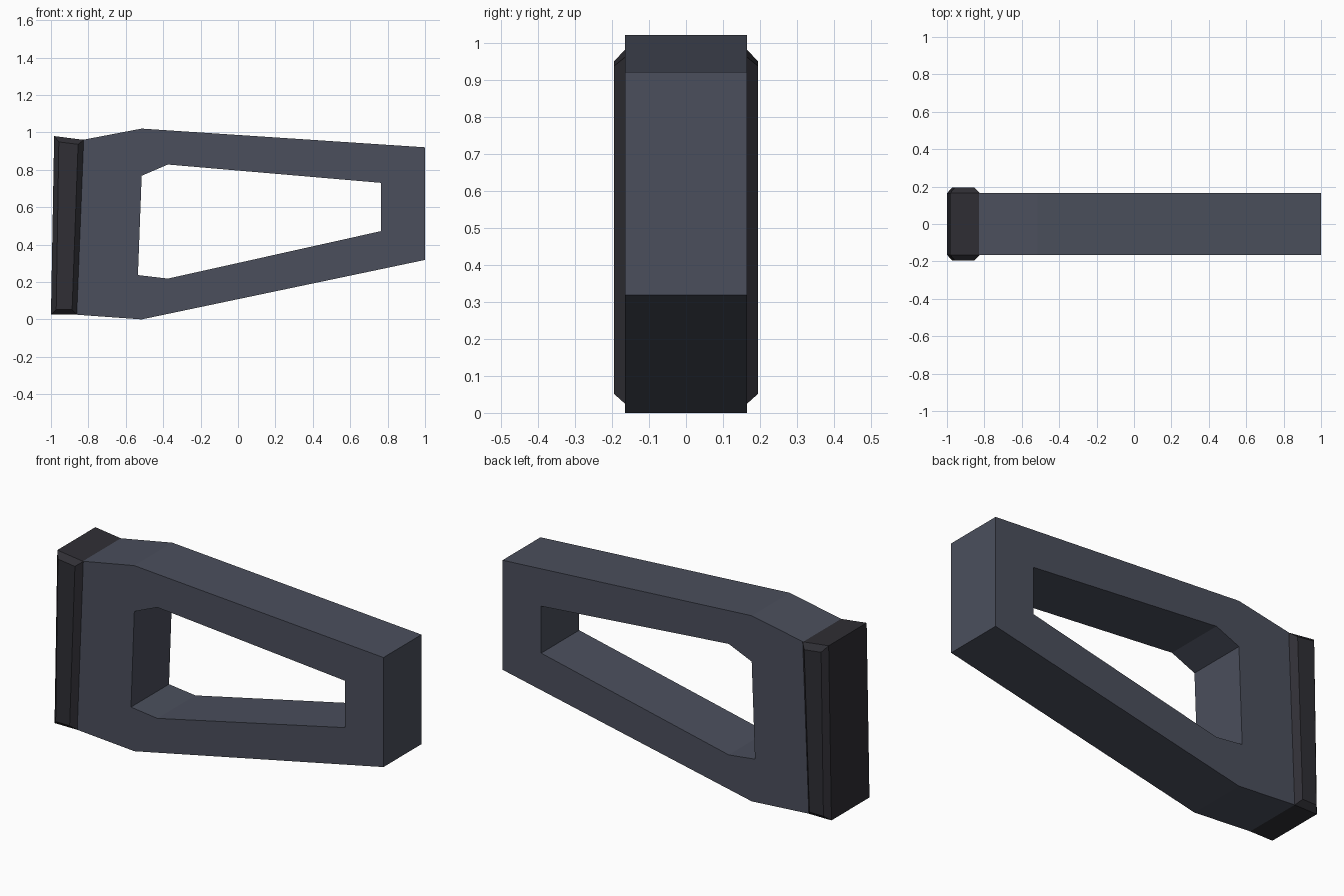
import bpy
import bmesh

cube = bpy.data.objects.get("Cube")
if cube:
    bpy.data.objects.remove(cube, do_unlink=True)


def material(name, color):
    mat = bpy.data.materials.new(name)
    mat.use_nodes = True
    rgba = (*color, 1)
    mat.diffuse_color = rgba
    mat.node_tree.nodes["Principled BSDF"].inputs["Base Color"].default_value = rgba
    return mat


def loft(name, loops, mat, closed=False):
    """Skin matching (x, z) loops given as (y, points); close into a ring or cap the ends."""
    bm = bmesh.new()
    rings = [[bm.verts.new((x, y, z)) for x, z in pts] for y, pts in loops]
    pairs = list(zip(rings, rings[1:]))
    if closed:
        pairs.append((rings[-1], rings[0]))
    else:
        bm.faces.new(rings[0])
        bm.faces.new(rings[-1])
    for a, b in pairs:
        for i in range(len(a)):
            j = (i + 1) % len(a)
            bm.faces.new((a[i], a[j], b[j], b[i]))
    bmesh.ops.recalc_face_normals(bm, faces=bm.faces)
    mesh = bpy.data.meshes.new(name)
    bm.to_mesh(mesh)
    bm.free()
    mesh.materials.append(mat)
    obj = bpy.data.objects.new(name, mesh)
    bpy.context.collection.objects.link(obj)
    return obj


slate = material("slate_grey", (0.07, 0.078, 0.108))
rubber = material("dark_rubber", (0.029, 0.028, 0.035))

HALF = 0.165    # half width of the frame
PAD_HALF = 0.195

# Open frame: outer outline and window, both clockwise from the rear top
outer = [(-0.83, 0.96), (-0.515, 1.02), (1, 0.92), (1, 0.318), (-0.515, 0), (-0.862, 0.025)]
window = [(-0.515, 0.768), (-0.375, 0.828), (0.765, 0.73), (0.765, 0.472), (-0.375, 0.218), (-0.535, 0.237)]
loft("stock_frame",
     [(-HALF, outer), (HALF, outer), (HALF, window), (-HALF, window)],
     slate, closed=True)

# Rear pad with chamfered sides
rim = [(-0.983, 0.98), (-0.825, 0.96), (-0.862, 0.025), (-1, 0.025)]
side = [(-0.958, 0.949), (-0.855, 0.936), (-0.887, 0.052), (-0.972, 0.052)]
loft("rear_pad",
     [(-PAD_HALF, side), (-HALF, rim), (HALF, rim), (PAD_HALF, side)],
     rubber)
